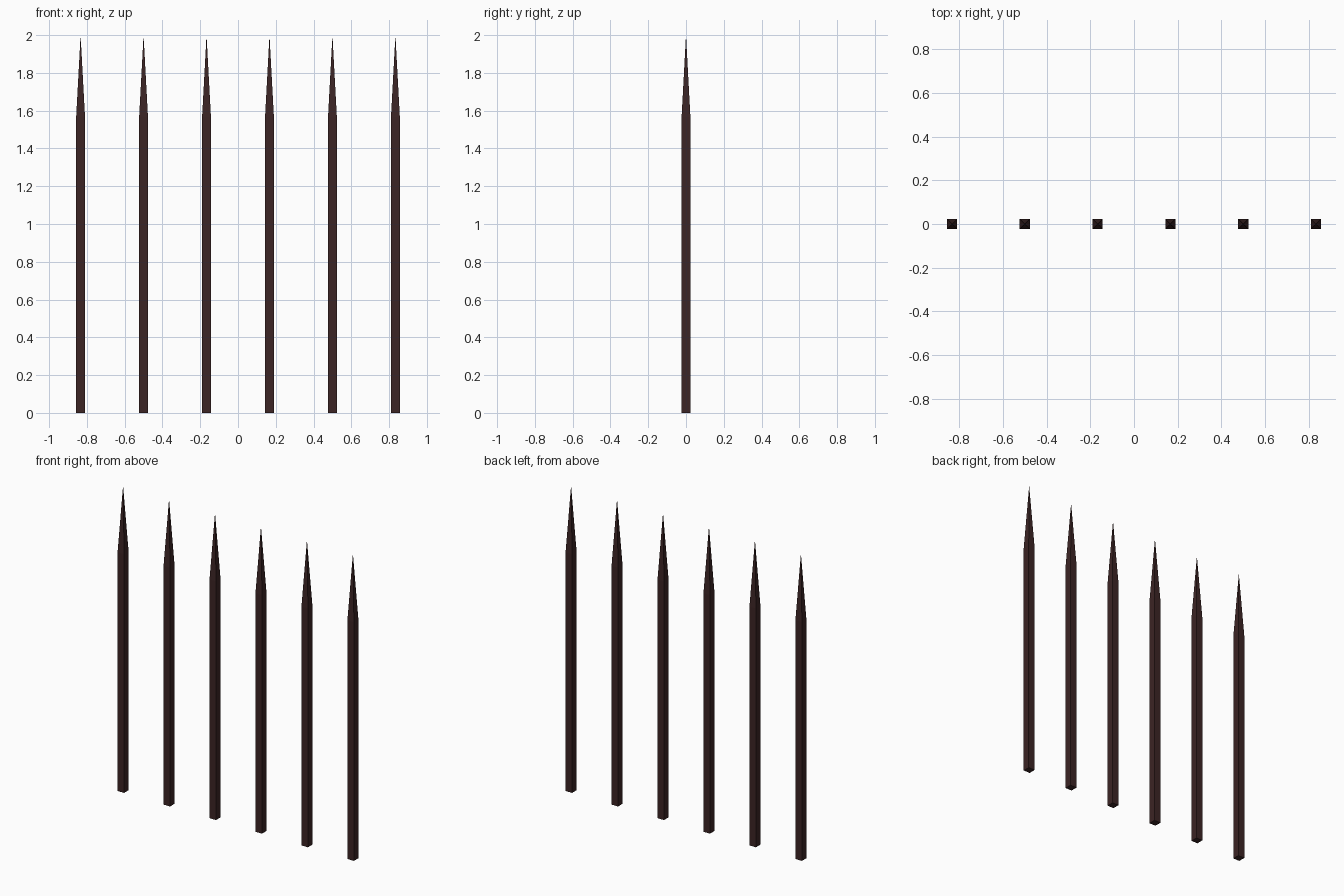
import bpy, bmesh

if "Cube" in bpy.data.objects:
    bpy.data.objects.remove(bpy.data.objects["Cube"])

COUNT, SPACING = 6, 1 / 3
HALF, SHOULDER, TOP = 0.0235, 1.565, 2.0

wood = bpy.data.materials.new("dark brown")
wood.diffuse_color = (0.045, 0.018, 0.018, 1)
wood.use_nodes = True
wood.node_tree.nodes["Principled BSDF"].inputs["Base Color"].default_value = wood.diffuse_color


def stake(name, x):
    # square post whose top face is extruded and merged into a sharp point
    bm = bmesh.new()
    bmesh.ops.create_cube(bm, size=1)
    for v in bm.verts:
        v.co = (v.co.x * 2 * HALF, v.co.y * 2 * HALF, (v.co.z + 0.5) * SHOULDER)
    top = max(bm.faces, key=lambda f: f.calc_center_median().z)
    bmesh.ops.poke(bm, faces=[top])
    bm.verts.ensure_lookup_table()
    tip = min(bm.verts, key=lambda v: v.co.xy.length)
    tip.co.z = TOP
    bm.normal_update()
    mesh = bpy.data.meshes.new(name)
    bm.to_mesh(mesh)
    bm.free()
    mesh.materials.append(wood)
    obj = bpy.data.objects.new(name, mesh)
    obj.location.x = x
    bpy.context.collection.objects.link(obj)


# evenly spaced row of stakes
for i in range(COUNT):
    stake(f"stake_{i + 1}", (i - (COUNT - 1) / 2) * SPACING)
